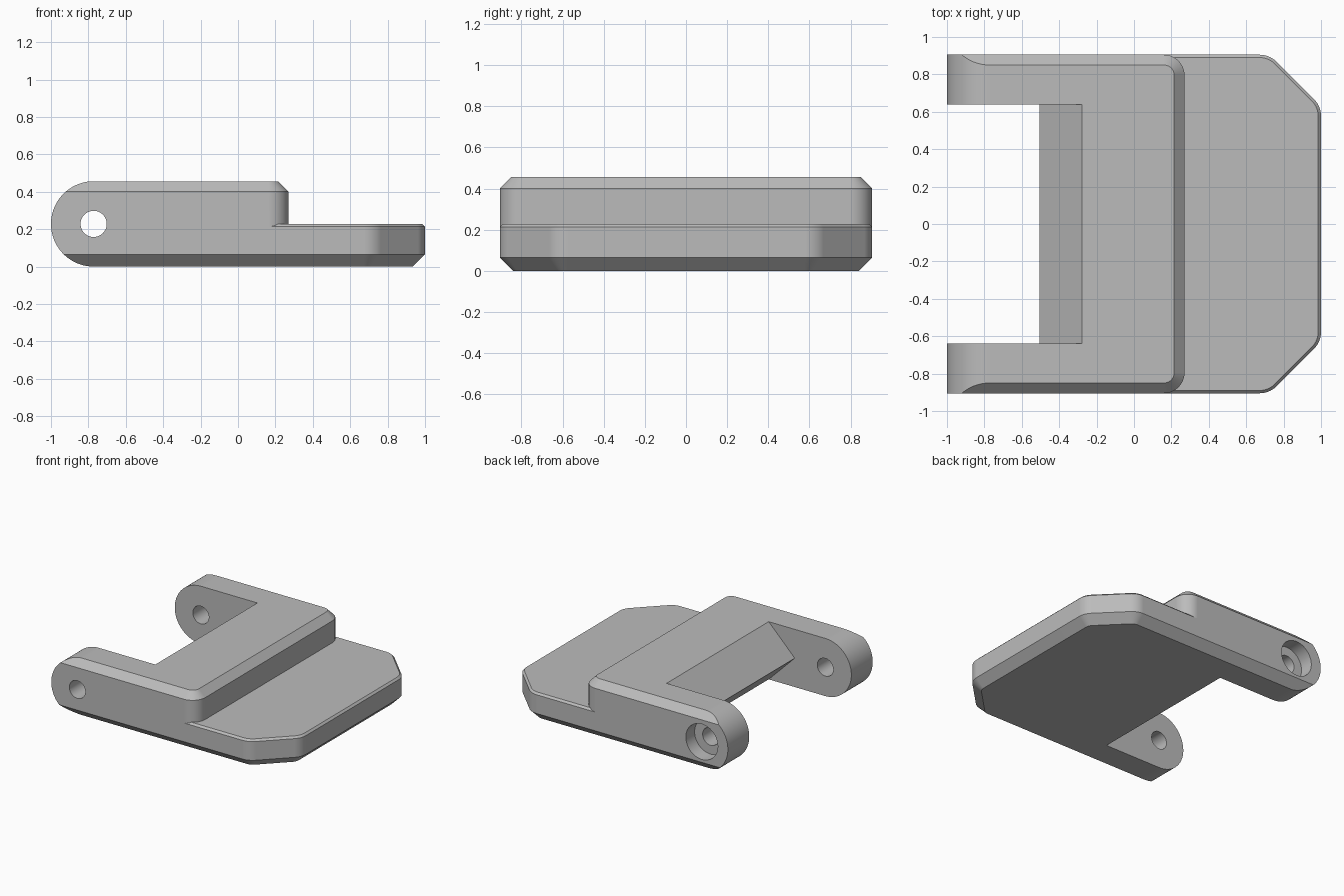
import bpy, bmesh, math
from mathutils import Vector

cube = bpy.data.objects.get("Cube")
if cube:
    bpy.data.objects.remove(cube, do_unlink=True)

WIDTH = 0.905            # half width of the body
RAD = 0.228              # radius of the hinge ends, half the height
PIVOT = RAD - 1          # x of the hinge axis
OVER = 0.05              # extra height, trimmed off by the side profile

grey = bpy.data.materials.new("plain grey")
grey.use_nodes = True
grey.diffuse_color = (0.5, 0.5, 0.5, 1)
grey.node_tree.nodes["Principled BSDF"].inputs["Base Color"].default_value = grey.diffuse_color


def loft(name, rings):
    """Solid through a stack of rings with equal point counts."""
    bm = bmesh.new()
    loops = [[bm.verts.new(p) for p in ring] for ring in rings]
    for low, high in zip(loops, loops[1:]):
        for i in range(len(low)):
            j = (i + 1) % len(low)
            bm.faces.new((low[i], low[j], high[j], high[i]))
    bm.faces.new(loops[0][::-1])
    bm.faces.new(loops[-1])
    bmesh.ops.recalc_face_normals(bm, faces=bm.faces)
    mesh = bpy.data.meshes.new(name)
    bm.to_mesh(mesh)
    bm.free()
    mesh.materials.append(grey)
    obj = bpy.data.objects.new(name, mesh)
    bpy.context.collection.objects.link(obj)
    return obj


def ring(corners, inset, z, steps=10):
    """Inset convex outline with rounded corners, given as (x, y, radius)."""
    out = []
    for i, (x, y, r) in enumerate(corners):
        p = Vector((x, y))
        before = p - Vector(corners[i - 1][:2])
        after = Vector(corners[(i + 1) % len(corners)][:2]) - p
        n1 = Vector((before.y, -before.x)).normalized()
        n2 = Vector((after.y, -after.x)).normalized()
        miter = (n1 + n2) / (1 + n1.dot(n2))
        if r == 0:
            out.append((*(p - miter * inset), z))
            continue
        centre = p - miter * r
        a1 = math.atan2(n1.y, n1.x)
        turn = n1.angle(n2)
        for k in range(steps + 1):
            a = a1 + turn * k / steps
            out.append((centre.x + (r - inset) * math.cos(a),
                        centre.y + (r - inset) * math.sin(a), z))
    return out


def slab(name, half, layers):
    """Chamfered slab from the front half of its outline, mirrored in y."""
    corners = half + [(x, -y, r) for x, y, r in reversed(half)]
    return loft(name, [ring(corners, inset, z) for inset, z in layers])


def prism(name, profile, y0, y1):
    return loft(name, [[(x, y, z) for x, z in profile] for y in (y0, y1)])


def bore(name, radius, y0, y1, sides=48):
    turns = [2 * math.pi * i / sides for i in range(sides)]
    return prism(name, [(PIVOT + radius * math.cos(a), RAD + radius * math.sin(a))
                        for a in turns], y0, y1)


def combine(obj, tool, operation):
    mod = obj.modifiers.new(operation.lower(), "BOOLEAN")
    mod.operation, mod.solver, mod.object = operation, "EXACT", tool
    bpy.context.view_layer.objects.active = obj
    bpy.ops.object.modifier_apply(modifier=mod.name)
    bpy.data.objects.remove(tool, do_unlink=True)


# Base plate with clipped corners, and the raised block on it
body = slab("hinge_plate",
            [(-1.2, -WIDTH, 0), (0.725, -WIDTH, 0.13), (1, -0.63, 0.13)],
            [(0.065 + OVER, -OVER), (0, 0.065), (0, 0.213), (0.015, RAD)])
block = slab("raised_block",
             [(-1.2, -WIDTH, 0), (0.27, -WIDTH, 0.11)],
             [(0, 0.15), (0, 2 * RAD - 0.055), (0.055 + OVER, 2 * RAD + OVER)])
combine(body, block, "UNION")

# Round the hinge ends and trim top and bottom to height
arc = [math.pi / 2 + math.pi * i / 40 for i in range(41)]
side = [(PIVOT + RAD * math.cos(a), RAD + RAD * math.sin(a)) for a in arc]
combine(body, prism("side_profile", side + [(1.2, 0), (1.2, 2 * RAD)], -1.2, 1.2), "INTERSECT")

# Gap between the arms, with a pointed 45 degree edge
tip, reach = -0.505, RAD + 0.1
gap = [(-1.5, RAD - reach), (tip + reach, RAD - reach), (tip, RAD),
       (tip + reach, RAD + reach), (-1.5, RAD + reach)]
combine(body, prism("arm_gap", gap, -0.638, 0.638), "DIFFERENCE")

# Pin hole through both arms and the recess on the back arm
combine(body, bore("pin_hole", 0.07, -1.2, 1.2), "DIFFERENCE")
combine(body, bore("pin_recess", 0.14, WIDTH - 0.11, 1.2), "DIFFERENCE")

# Smooth curves, crisp chamfers
bpy.ops.object.select_all(action="DESELECT")
body.select_set(True)
bpy.context.view_layer.objects.active = body
bpy.ops.object.shade_smooth_by_angle(angle=math.radians(25))
weighted = body.modifiers.new("even_shading", "WEIGHTED_NORMAL")
weighted.keep_sharp = True
